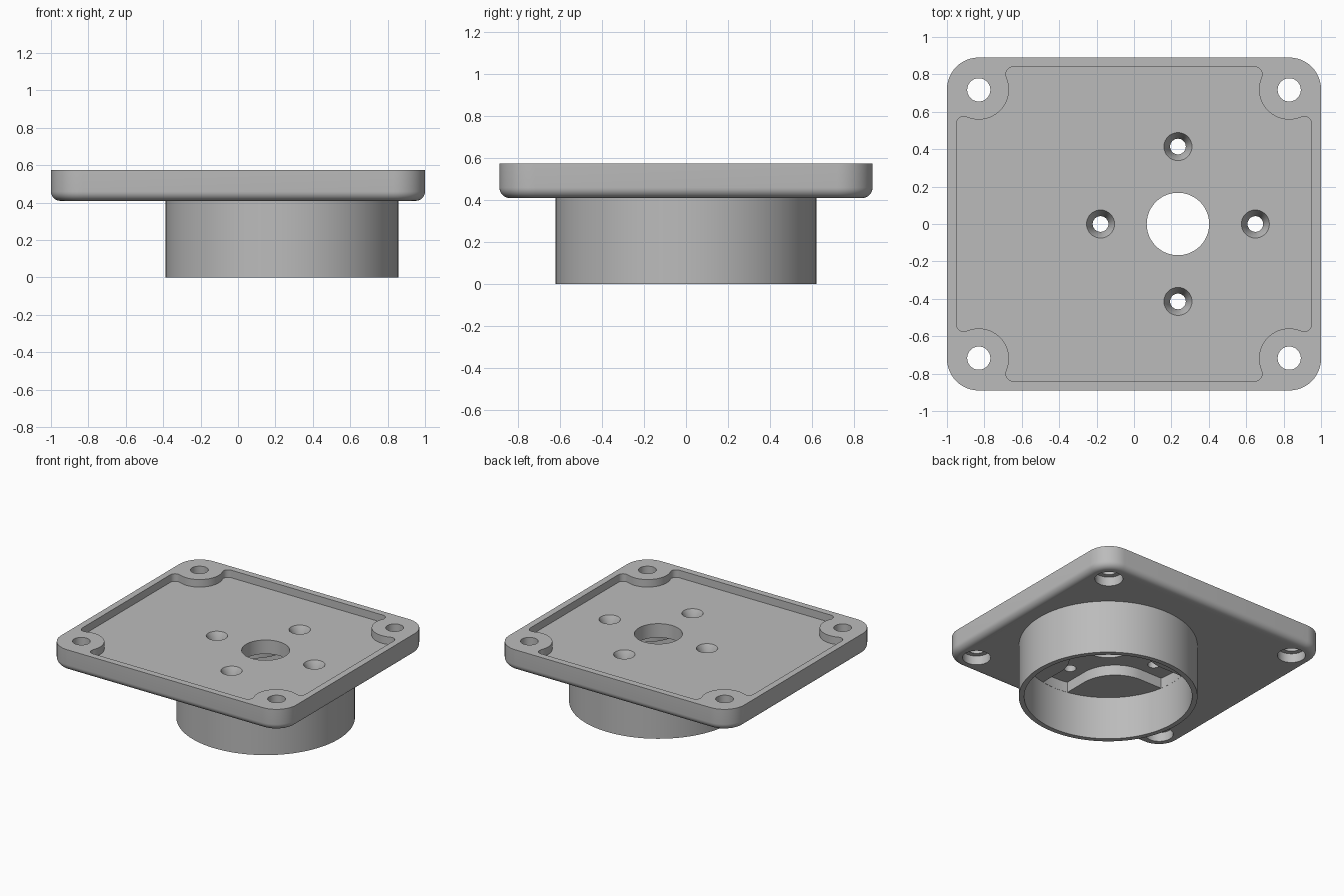
import bpy, bmesh, math

if "Cube" in bpy.data.objects:
    bpy.data.objects.remove(bpy.data.objects["Cube"])

CX = 0.235                      # collar axis offset
Z_UNDER, Z_TOP = 0.41, 0.575    # plate underside and rim top
Z_FLOOR = 0.517                 # pocket floor


def arc(cx, cy, r, a0, a1, n):
    """Points on an arc, angles in degrees."""
    return [(cx + r * math.cos(math.radians(a0 + (a1 - a0) * i / n)),
             cy + r * math.sin(math.radians(a0 + (a1 - a0) * i / n))) for i in range(n + 1)]


def circle(cx, cy, r, n=64):
    return arc(cx, cy, r, 0, 360, n)[:-1]


def rounded_rect(hx, hy, r):
    pts = []
    for k, (sx, sy) in enumerate([(1, 1), (-1, 1), (-1, -1), (1, -1)]):
        pts += arc(sx * (hx - r), sy * (hy - r), r, 90 * k, 90 * k + 90, 12)
    return pts


def loft(name, layers):
    """Closed solid through (outline, z) layers."""
    bm = bmesh.new()
    rings = [[bm.verts.new((x, y, z)) for x, y in pts] for pts, z in layers]
    n = len(rings[0])
    for a, b in zip(rings, rings[1:]):
        for i in range(n):
            j = (i + 1) % n
            bm.faces.new((a[i], a[j], b[j], b[i]))
    bm.faces.new(rings[0][::-1])
    bm.faces.new(rings[-1])
    bmesh.ops.recalc_face_normals(bm, faces=bm.faces)
    mesh = bpy.data.meshes.new(name)
    bm.to_mesh(mesh)
    bm.free()
    ob = bpy.data.objects.new(name, mesh)
    bpy.context.collection.objects.link(ob)
    return ob


def prism(name, pts, z0, z1):
    return loft(name, [(pts, z0), (pts, z1)])


def cut(ob, cutters):
    """Subtract the cutters, bake the result and remove them."""
    for c in cutters:
        m = ob.modifiers.new("cut", 'BOOLEAN')
        m.operation, m.solver, m.object = 'DIFFERENCE', 'EXACT', c
    bpy.context.view_layer.update()
    baked = bpy.data.meshes.new_from_object(ob.evaluated_get(bpy.context.evaluated_depsgraph_get()))
    ob.modifiers.clear()
    ob.data = baked
    for c in cutters:
        bpy.data.objects.remove(c)


# plate with rounded lower edge
F = 0.05
layers = []
for i in range(9):
    a = math.radians(90 * i / 8)
    inset = F * (1 - math.sin(a))
    layers.append((rounded_rect(1 - inset, 0.89 - inset, 0.17 - inset),
                   Z_UNDER + F * (1 - math.cos(a))))
layers.append((rounded_rect(1, 0.89, 0.17), Z_TOP))
plate = loft("mounting_plate", layers)

# shallow pocket going round the four corner bosses
t = math.degrees(math.atan2(0.185, 0.08))
corner = (arc(0.91, 0.535, 0.04, 0, 180 - t, 8)
          + arc(0.83, 0.72, 0.1616, -t, t - 270, 24)[1:-1]
          + arc(0.645, 0.80, 0.04, t - 90, 90, 8))
pocket = (corner + [(-x, y) for x, y in corner[::-1]]
          + [(-x, -y) for x, y in corner] + [(x, -y) for x, y in corner[::-1]])
cutters = [prism("pocket_cutter", pocket, Z_FLOOR, 0.7)]

# corner screw holes, counterbored from below
for sx in (1, -1):
    for sy in (1, -1):
        x, y = sx * 0.83, sy * 0.717
        cutters.append(loft("corner_cutter", [
            (circle(x, y, 0.098, 40), 0.3), (circle(x, y, 0.098, 40), 0.48),
            (circle(x, y, 0.062, 40), 0.48), (circle(x, y, 0.062, 40), 0.7)]))

# centre hole and four countersunk holes round it
cutters.append(prism("centre_cutter", circle(CX, 0, 0.167), 0.3, 0.7))
for k in range(4):
    x = CX + 0.414 * math.cos(k * math.pi / 2)
    y = 0.414 * math.sin(k * math.pi / 2)
    cutters.append(loft("countersink_cutter", [
        (circle(x, y, 0.042, 32), 0.3), (circle(x, y, 0.042, 32), 0.45),
        (circle(x, y, 0.075, 32), Z_FLOOR), (circle(x, y, 0.075, 32), 0.56)]))
cut(plate, cutters)

# round collar with a cross-shaped slot in its thick inner end
collar = prism("collar", circle(CX, 0, 0.622, 128), 0, Z_UNDER)
R, W, FR = 0.584, 0.11, 0.28
e = math.degrees(math.asin(W / R))
quarter = (arc(0, 0, R, 0, e, 4) + arc(W + FR, W + FR, FR, 270, 180, 14)
           + arc(0, 0, R, 90 - e, 90, 4)[:-1])
cross = []
for k in range(4):
    c, s = [(1, 0), (0, 1), (-1, 0), (0, -1)][k]
    cross += [(CX + c * x - s * y, s * x + c * y) for x, y in quarter]
cut(collar, [prism("bore_cutter", circle(CX, 0, 0.585, 128), -0.1, 0.33),
             prism("cross_cutter", cross, 0.25, 0.5)])

# single grey finish
grey = bpy.data.materials.new("grey")
grey.diffuse_color = (0.5, 0.5, 0.5, 1)
grey.use_nodes = True
grey.node_tree.nodes["Principled BSDF"].inputs["Base Color"].default_value = grey.diffuse_color
for ob in (plate, collar):
    ob.data.materials.clear()
    ob.data.materials.append(grey)
    bpy.ops.object.select_all(action='DESELECT')
    ob.select_set(True)
    bpy.context.view_layer.objects.active = ob
    bpy.ops.object.shade_smooth_by_angle(angle=math.radians(30))
